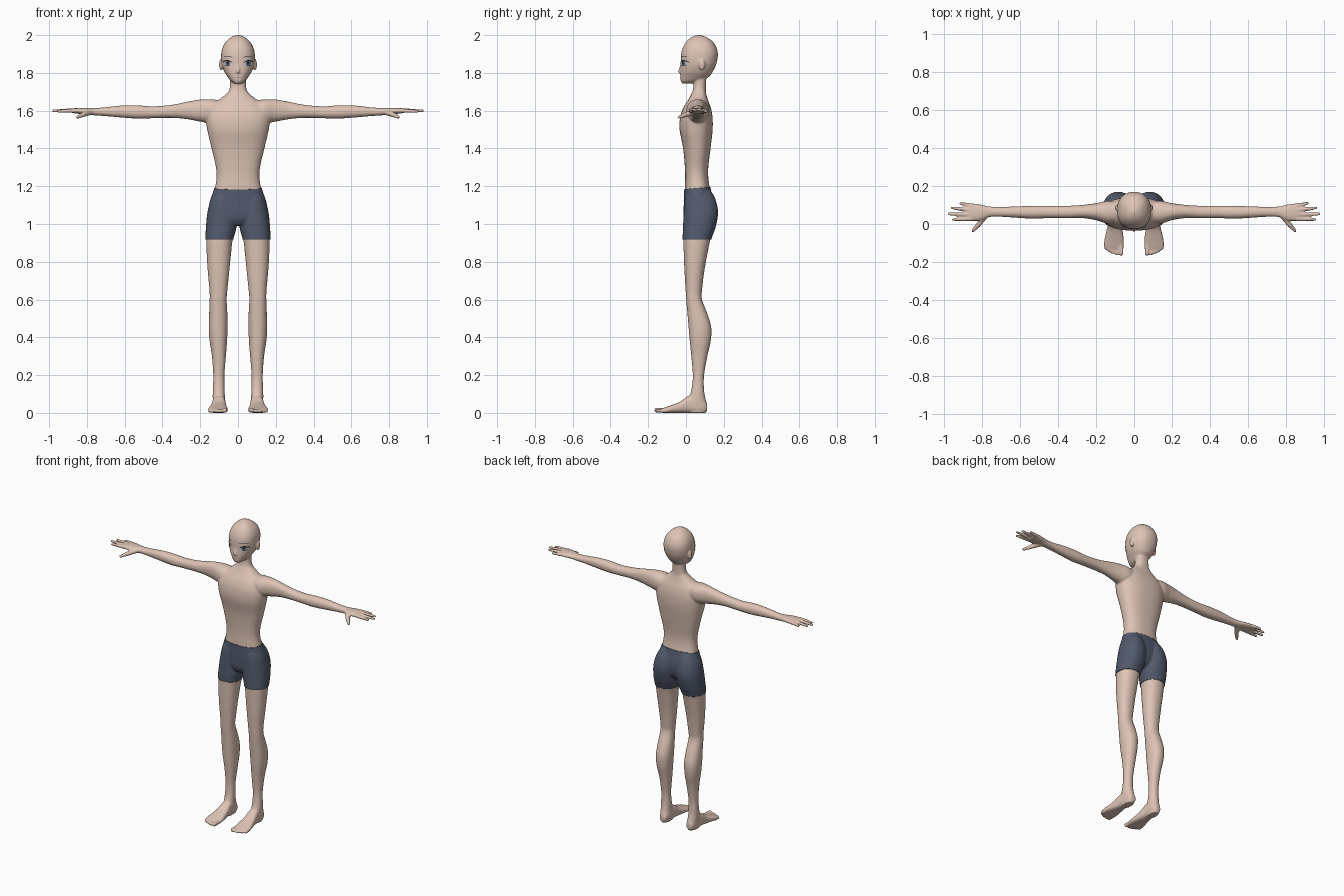
import bpy, bmesh, math
from mathutils import Vector, Matrix
from mathutils.bvhtree import BVHTree

if "Cube" in bpy.data.objects:
    bpy.data.objects.remove(bpy.data.objects["Cube"])


def material(name, rgb):
    m = bpy.data.materials.new(name)
    m.diffuse_color = (*rgb, 1)
    m.use_nodes = True
    m.node_tree.nodes["Principled BSDF"].inputs["Base Color"].default_value = m.diffuse_color
    return m


SKIN = material("skin", (0.73, 0.55, 0.46))
CLOTH = material("slate cloth", (0.085, 0.102, 0.15))
DARK = material("dark lash", (0.025, 0.028, 0.04))
IRIS = material("iris blue grey", (0.13, 0.18, 0.26))
WHITE = material("eye white", (0.62, 0.62, 0.64))
LIP = material("mouth line", (0.3, 0.16, 0.13))


def make_object(name, bm, mat):
    for f in bm.faces:
        f.smooth = True
    me = bpy.data.meshes.new(name)
    bm.to_mesh(me)
    bm.free()
    me.materials.append(mat)
    ob = bpy.data.objects.new(name, me)
    bpy.context.collection.objects.link(ob)
    return ob


def spline(rows, steps=5):
    """Catmull-Rom through rows of numbers."""
    pts = [rows[0]] + list(rows) + [rows[-1]]
    out = []
    for i in range(1, len(pts) - 2):
        for k in range(steps):
            t = k / steps
            out.append([0.5 * (2 * b + (c - a) * t + (2 * a - 5 * b + 4 * c - d) * t * t
                               + (3 * b - a - 3 * c + d) * t ** 3)
                        for a, b, c, d in zip(*pts[i - 1:i + 3])])
    return out + [list(rows[-1])]


def loft(bm, axis, rows, s=1, n=2.2, sides=36):
    """Rows are (position on axis, low, high, low, high) of a rounded section."""
    rings = []
    for t, a0, a1, b0, b1 in spline(rows):
        ring = []
        for i in range(sides):
            c, d = math.cos(math.tau * i / sides), math.sin(math.tau * i / sides)
            u = (a0 + a1) / 2 + (a1 - a0) / 2 * math.copysign(abs(c) ** (2 / n), c)
            v = (b0 + b1) / 2 + (b1 - b0) / 2 * math.copysign(abs(d) ** (2 / n), d)
            x, y, z = {"z": (u, v, t), "x": (t, u, v), "y": (u, t, v)}[axis]
            ring.append(bm.verts.new((x * s, y, z)))
        rings.append(ring)
    for r, q in zip(rings, rings[1:]):
        for i in range(sides):
            j = (i + 1) % sides
            bm.faces.new((r[i], r[j], q[j], q[i]))
    bm.faces.new(rings[0][::-1])
    bm.faces.new(rings[-1])


def blob(bm, p, r):
    m = Matrix.Translation(p) @ Matrix.Diagonal((*r, 1))
    bmesh.ops.create_icosphere(bm, subdivisions=2, radius=1, matrix=m)


def limb(bm, s, p, q, r0, r1, steps=14):
    """Tapered round-ended stick."""
    p, q = Vector(p), Vector(q)
    for k in range(steps + 1):
        c = p.lerp(q, k / steps)
        r = r0 + (r1 - r0) * k / steps
        blob(bm, (c.x * s, c.y, c.z), (r, r, r))


bm = bmesh.new()

# torso and neck
loft(bm, "z", [
    (0.995, -.08, .08, .015, .1), (1.03, -.135, .135, -.006, .135),
    (1.1, -.15, .15, -.008, .145), (1.19, -.122, .122, -.006, .126),
    (1.28, -.114, .114, -.005, .117), (1.4, -.14, .14, -.015, .13),
    (1.5, -.163, .163, -.034, .141), (1.57, -.17, .17, -.03, .14),
    (1.62, -.15, .15, -.012, .13), (1.655, -.105, .105, .01, .117),
    (1.69, -.06, .06, .029, .107), (1.72, -.044, .044, .038, .105),
    (1.79, -.041, .041, .04, .108)], n=2.4)

# head and nose
loft(bm, "z", [
    (1.743, -.016, .016, -.02, .025), (1.757, -.038, .038, -.028, .08),
    (1.78, -.056, .056, -.03, .122), (1.805, -.072, .072, -.03, .141),
    (1.84, -.085, .085, -.028, .158), (1.87, -.089, .089, -.028, .166),
    (1.9, -.089, .089, -.026, .169), (1.93, -.083, .083, -.018, .163),
    (1.96, -.068, .068, -.002, .147), (1.983, -.045, .045, .02, .12),
    (1.995, -.024, .024, .042, .094), (2.001, -.006, .006, .06, .075)], n=2.3)
limb(bm, 1, (0, -.022, 1.85), (0, -.033, 1.807), .006, .01)

for s in (1, -1):
    # ear
    blob(bm, (.09 * s, .085, 1.843), (.011, .017, .032))
    # leg
    loft(bm, "z", [
        (0, .072, .126, .01, .106), (.04, .066, .131, .0, .113), (.08, .069, .134, .015, .102),
        (.13, .071, .133, .03, .095), (.2, .072, .131, .036, .096), (.3, .064, .138, .028, .113),
        (.38, .058, .15, .02, .131), (.45, .055, .155, .014, .134), (.52, .056, .153, .008, .115),
        (.6, .06, .15, .001, .085), (.65, .056, .151, -.002, .085), (.75, .046, .16, -.008, .097),
        (.85, .036, .166, -.012, .115), (.92, .028, .168, -.014, .13), (.98, .013, .166, -.012, .152),
        (1.06, .008, .158, -.008, .166), (1.13, .015, .14, -.003, .152),
        (1.18, .03, .11, .01, .125)], s)
    # foot
    loft(bm, "y", [
        (.112, .08, .118, .01, .045), (.08, .068, .13, 0, .085), (.02, .066, .135, 0, .092),
        (-.03, .061, .144, 0, .06), (-.08, .054, .156, 0, .04), (-.115, .054, .159, 0, .028),
        (-.137, .06, .152, .003, .02)], s, n=2.7)
    # toes
    for x, y, r in ((.069, -.154, .014), (.093, -.155, .0105), (.112, -.149, .0105),
                    (.13, -.14, .0105), (.147, -.128, .0105)):
        limb(bm, s, (x, -.1, r), (x, y, r), r, r)
    # arm and palm
    loft(bm, "x", [
        (.08, .01, .115, 1.56, 1.652), (.14, .002, .122, 1.535, 1.66), (.2, .02, .11, 1.542, 1.659),
        (.27, .031, .101, 1.555, 1.647), (.35, .03, .096, 1.562, 1.631), (.45, .031, .096, 1.56, 1.623),
        (.53, .028, .096, 1.558, 1.628), (.62, .033, .093, 1.564, 1.627), (.7, .038, .09, 1.571, 1.618),
        (.76, .037, .092, 1.575, 1.614), (.8, .022, .101, 1.581, 1.615),
        (.84, .015, .108, 1.583, 1.615), (.875, .019, .108, 1.587, 1.611)], s)
    # fingers
    for p, q in (((.86, .027, 1.6), (.953, .023, 1.597)), ((.865, .05, 1.602), (.977, .053, 1.599)),
                 ((.865, .074, 1.602), (.959, .085, 1.599)), ((.855, .097, 1.599), (.915, .109, 1.597))):
        limb(bm, s, p, q, .0125, .0085)
    # thumb
    limb(bm, s, (.785, .045, 1.592), (.82, -.003, 1.579), .017, .014)
    limb(bm, s, (.82, -.003, 1.579), (.85, -.036, 1.565), .014, .009)

# fuse all parts into one smooth skin
bmesh.ops.recalc_face_normals(bm, faces=bm.faces[:])
parts = make_object("parts", bm, SKIN)
fuse = parts.modifiers.new("fuse", "REMESH")
fuse.mode = "VOXEL"
fuse.voxel_size = 0.005
soft = parts.modifiers.new("soften", "SMOOTH")
soft.factor = 0.5
soft.iterations = 6
fused = bpy.data.meshes.new_from_object(parts.evaluated_get(bpy.context.evaluated_depsgraph_get()))
bpy.data.objects.remove(parts, do_unlink=True)
bm = bmesh.new()
bm.from_mesh(fused)
bpy.data.meshes.remove(fused)
tree = BVHTree.FromBMesh(bm)

# cut the shorts out of the skin at hem and waist
for co, no in (((0, 0, .918), (0, 0, 1)), ((0, 0, 1.184), (0, -.1, 1))):
    bmesh.ops.bisect_plane(bm, geom=bm.verts[:] + bm.edges[:] + bm.faces[:],
                           plane_co=co, plane_no=no, dist=1e-5)


def in_shorts(f):
    c = f.calc_center_median()
    return .918 < c.z < 1.184 + .1 * c.y


shorts = bm.copy()
bmesh.ops.delete(shorts, geom=[f for f in shorts.faces if not in_shorts(f)], context="FACES")
bmesh.ops.delete(bm, geom=[f for f in bm.faces if in_shorts(f)], context="FACES")
shorts.normal_update()
for v in shorts.verts:
    v.co += v.normal * .004
make_object("body", bm, SKIN)
ob = make_object("shorts", shorts, CLOTH)
mod = ob.modifiers.new("thickness", "SOLIDIFY")
mod.thickness = .005
mod.offset = -1


def decal(name, fn, mat, lift, s=1, nu=24, nv=4):
    """Thin sheet laid on the face; fn(u, v) gives x and z."""
    b = bmesh.new()
    grid = []
    for i in range(nu + 1):
        row = []
        for j in range(nv + 1):
            x, z = fn(i / nu, j / nv)
            hit = tree.ray_cast(Vector((x * s, -1, z)), Vector((0, 1, 0)))
            co, no = (hit[0], hit[1]) if hit[0] else (Vector((x * s, 0, z)), Vector((0, -1, 0)))
            row.append(b.verts.new(co + no * lift))
        grid.append(row)
    for i in range(nu):
        for j in range(nv):
            b.faces.new((grid[i][j], grid[i + 1][j], grid[i + 1][j + 1], grid[i][j + 1]))
    bmesh.ops.remove_doubles(b, verts=b.verts[:], dist=1e-5)
    b.normal_update()
    bmesh.ops.reverse_faces(b, faces=[f for f in b.faces if f.normal.y > 0])
    make_object(name, b, mat)


def oval(cx, cz, rx, rz):
    return lambda u, v: (cx + rx * v * math.cos(math.tau * u), cz + rz * v * math.sin(math.tau * u))


def band(x0, x1, z0, z1, rise, thick):
    return lambda u, v: (x0 + (x1 - x0) * u, z0 + (z1 - z0) * u + rise * math.sin(math.pi * u)
                         + (v - .5) * thick * (.35 + .65 * math.sin(math.pi * u)))


# eyes, brows and mouth
for s, side in ((1, "left"), (-1, "right")):
    decal(side + "_eye_white", oval(.053, 1.85, .022, .013), WHITE, .001, s)
    decal(side + "_iris", oval(.052, 1.851, .012, .013), IRIS, .002, s)
    decal(side + "_pupil", oval(.052, 1.852, .006, .008), DARK, .003, s)
    decal(side + "_upper_lash", band(.027, .08, 1.853, 1.857, .01, .008), DARK, .004, s)
    decal(side + "_lower_lash", band(.038, .072, 1.842, 1.844, -.006, .003), DARK, .004, s)
    decal(side + "_brow", band(.025, .075, 1.88, 1.884, .006, .004), DARK, .002, s)
decal("mouth", band(-.018, .018, 1.777, 1.777, -.002, .003), LIP, .0015)
